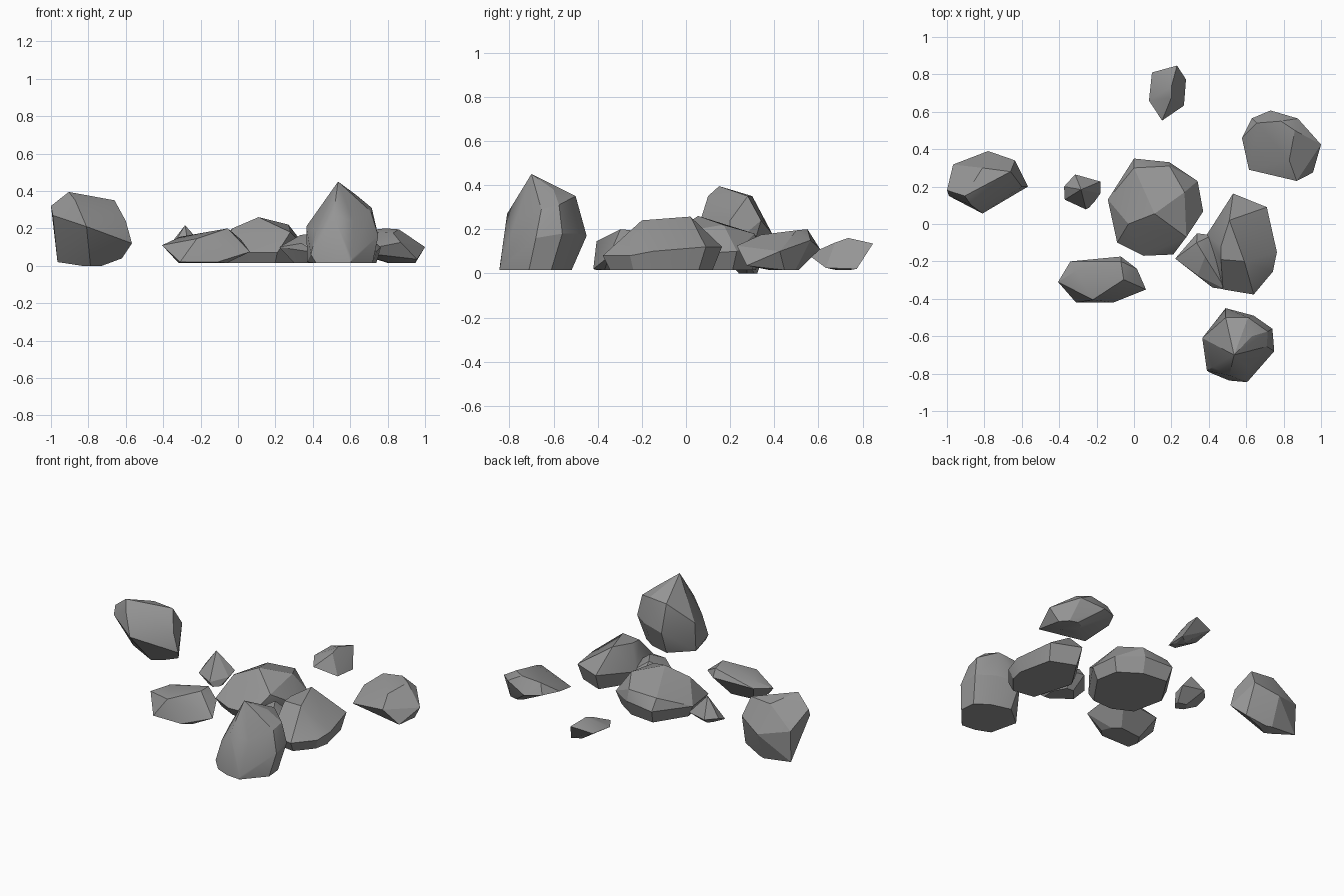
import bpy
import bmesh
from mathutils import Vector

default_cube = bpy.data.objects.get("Cube")
if default_cube:
    bpy.data.objects.remove(default_cube, do_unlink=True)

# One plain grey stone colour
stone = bpy.data.materials.new("grey stone")
stone.use_nodes = True
stone_colour = (0.3, 0.3, 0.3, 1)
stone.diffuse_color = stone_colour
stone.node_tree.nodes["Principled BSDF"].inputs["Base Color"].default_value = stone_colour


def make_rock(name, waist, crown, foot=0.85, floor=0.015, shift=(0, 0)):
    """Chiselled rock: widest ring, extra corners and a shrunken flat foot."""
    ring = [Vector(corner) for corner in waist]
    middle = sum(ring, Vector()) / len(ring)
    base = []
    for corner in ring:
        spot = middle.lerp(corner, foot)
        base.append(Vector((spot.x + shift[0], spot.y + shift[1], floor)))

    bm = bmesh.new()
    for point in ring + base + [Vector(corner) for corner in crown]:
        bm.verts.new(point)
    hull = bmesh.ops.convex_hull(bm, input=bm.verts[:])
    spare = {item for item in hull["geom_interior"] + hull["geom_unused"]
             if isinstance(item, bmesh.types.BMVert)}
    bmesh.ops.delete(bm, geom=list(spare), context="VERTS")
    # Merge nearly flat neighbours into broad facets
    bmesh.ops.dissolve_limit(bm, angle_limit=0.12, verts=bm.verts[:], edges=bm.edges[:])
    bmesh.ops.recalc_face_normals(bm, faces=bm.faces[:])

    mesh = bpy.data.meshes.new(name)
    bm.to_mesh(mesh)
    bm.free()
    mesh.materials.append(stone)
    rock = bpy.data.objects.new(name, mesh)
    bpy.context.collection.objects.link(rock)
    bpy.ops.object.select_all(action="DESELECT")
    rock.select_set(True)
    bpy.context.view_layer.objects.active = rock
    bpy.ops.object.shade_smooth_by_angle(angle=0.4)


# Tall pointed rock at the front
make_rock(
    "tall_front_rock",
    waist=[(.365, -.61, .21), (.49, -.45, .17), (.64, -.49, .18), (.74, -.56, .18),
           (.75, -.68, .16), (.61, -.84, .04), (.5, -.83, .04), (.39, -.785, .06)],
    crown=[(.535, -.7, .45), (.49, -.5, .34), (.61, -.5, .35), (.63, -.6, .38),
           (.715, -.575, .31), (.71, -.655, .29), (.615, -.77, .24), (.51, -.81, .27),
           (.42, -.765, .19), (.37, -.63, .02)],
    foot=.84, shift=(0, -.035))

# Upright rock on the right side, standing on a back corner
make_rock(
    "upright_side_rock",
    waist=[(-1, .18, .32), (-.967, .318, .22), (-.78, .39, .18), (-.636, .34, .24),
           (-.567, .2, .12), (-.81, .056, .21), (-.99, .15, .27)],
    crown=[(-.905, .15, .395), (-.87, .1, .35), (-.81, .3, .35), (-.66, .28, .35),
           (-.6, .2, .24), (-.965, .31, .02), (-.62, .28, .04)],
    foot=.25, floor=0, shift=(.03, .05))

# Broad rock in the middle
make_rock(
    "broad_middle_rock",
    waist=[(-.14, .13, .09), (0, .35, .1), (.19, .33, .11), (.34, .23, .1),
           (.37, .067, .09), (.21, -.163, .07), (.05, -.17, .07), (-.09, -.1, .07)],
    crown=[(.11, .055, .26), (0, .3, .17), (.19, .31, .18), (.27, .17, .22),
           (.28, -.07, .18), (-.03, 0, .2)],
    foot=.87)

# Long rock on the left side with a small wedge against it
make_rock(
    "long_side_rock",
    waist=[(.53, .163, .12), (.71, .09, .12), (.764, -.15, .1), (.743, -.254, .08),
           (.64, -.377, .08), (.476, -.35, .08), (.46, -.2, .1), (.39, -.056, .1)],
    crown=[(.51, .02, .257), (.59, -.2, .24), (.465, -.19, .235), (.465, -.12, .24)],
    foot=.86)
make_rock(
    "small_wedge_rock",
    waist=[(.22, -.185, .1), (.337, -.05, .1), (.42, -.06, .1), (.5, -.2, .08),
           (.49, -.35, .08), (.42, -.34, .07)],
    crown=[(.335, -.1, .165), (.38, -.175, .17), (.34, -.275, .12)],
    foot=.55)

# Low flat rock at the front, upright along its front edge
make_rock(
    "low_front_rock",
    waist=[(-.406, -.31, .11), (-.34, -.2, .13), (-.07, -.174, .14), (.016, -.24, .14),
           (.064, -.35, .075), (-.11, -.42, .02), (-.31, -.42, .02)],
    crown=[(-.22, -.405, .145), (-.055, -.297, .2), (-.07, -.2, .19), (-.31, -.25, .155)],
    foot=.55, shift=(-.02, -.04))

# Slanted rock at the back, undercut towards the middle
make_rock(
    "slanted_back_rock",
    waist=[(.577, .46, .12), (.63, .565, .12), (.73, .607, .11), (.876, .564, .15),
           (1, .425, .1), (.957, .275, .035), (.87, .23, .125), (.615, .29, .075)],
    crown=[(.657, .54, .185), (.786, .55, .2), (.86, .5, .195), (.83, .34, .175)],
    foot=.35, shift=(.09, .02))

# Small shards
make_rock(
    "back_shard",
    waist=[(.096, .81, .11), (.23, .847, .135), (.278, .773, .02), (.267, .633, .025),
           (.15, .553, .085), (.08, .66, .1)],
    crown=[(.2, .676, .14), (.2, .735, .16)],
    foot=.2, shift=(.06, 0))
make_rock(
    "middle_shard",
    waist=[(-.315, .265, .1), (-.18, .227, .1), (-.18, .163, .08), (-.257, .078, .06),
           (-.37, .13, .07), (-.374, .2, .1)],
    crown=[(-.283, .184, .217)],
    foot=.4, floor=.03, shift=(.03, -.05))
